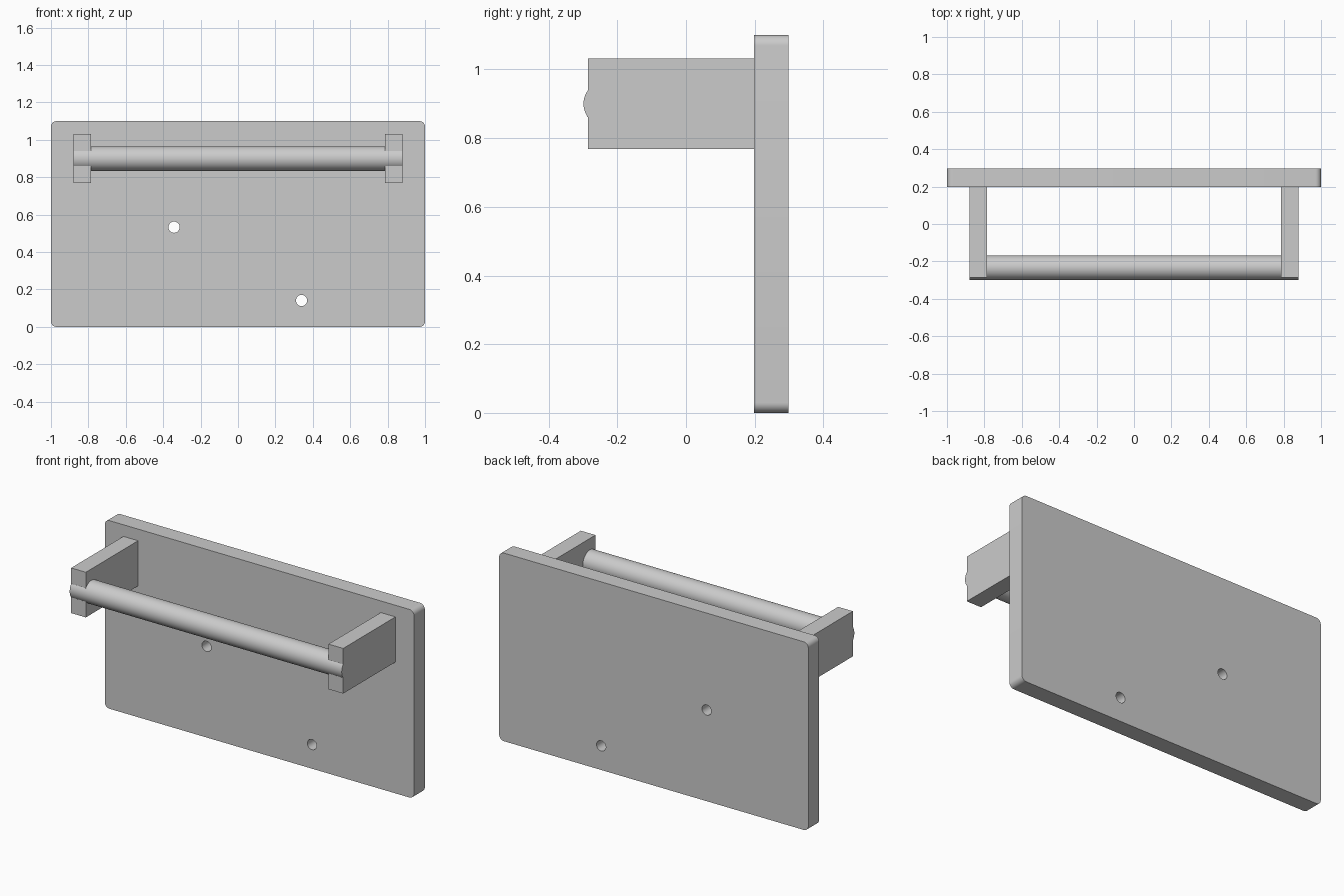
import bpy, bmesh
from math import sin, cos, acos, pi, radians
from mathutils import Vector

if "Cube" in bpy.data.objects:
    bpy.data.objects.remove(bpy.data.objects["Cube"])

ROD_Y, ROD_Z, ROD_R = -0.233, 0.90, 0.0655
ARM_IN, ARM_OUT, ARM_FRONT = 0.785, 0.88, -0.285
PLATE_FRONT, PLATE_BACK, HEIGHT, CORNER = 0.198, 0.298, 1.10, 0.03


def finish(obj):
    bpy.ops.object.select_all(action='DESELECT')
    obj.select_set(True)
    bpy.context.view_layer.objects.active = obj
    bpy.ops.object.shade_smooth_by_angle(angle=radians(30))


def prism(name, points, offset):
    """Extrude a closed outline of 3D points along offset."""
    bm = bmesh.new()
    face = bm.faces.new([bm.verts.new(p) for p in points])
    out = bmesh.ops.extrude_face_region(bm, geom=[face])
    moved = [v for v in out["geom"] if isinstance(v, bmesh.types.BMVert)]
    bmesh.ops.translate(bm, vec=Vector(offset), verts=moved)
    if face.is_valid and not any(len(e.link_faces) != 2 for e in bm.edges):
        pass
    elif len(bm.faces) == len(points) + 1:
        bm.faces.new([v for v in bm.verts if v not in moved])
    bmesh.ops.recalc_face_normals(bm, faces=bm.faces)
    mesh = bpy.data.meshes.new(name)
    bm.to_mesh(mesh)
    bm.free()
    obj = bpy.data.objects.new(name, mesh)
    bpy.context.collection.objects.link(obj)
    return obj


def circle(n, radius, place):
    return [place(radius * cos(2 * pi * i / n), radius * sin(2 * pi * i / n)) for i in range(n)]


# Back plate with rounded corners
outline = []
corners = [(1, 1), (-1, 1), (-1, 0), (1, 0)]
for k, (sx, top) in enumerate(corners):
    cx = sx * (1 - CORNER)
    cz = HEIGHT - CORNER if top else CORNER
    for i in range(9):
        a = pi / 2 * (k + i / 8)
        outline.append((cx + CORNER * cos(a), PLATE_FRONT, cz + CORNER * sin(a)))
plate = prism("back_plate", outline, (0, PLATE_BACK - PLATE_FRONT, 0))

# Two screw holes through the plate
for hx, hz in ((-0.342, 0.533), (0.34, 0.141)):
    cutter = prism("hole_cutter", circle(40, 0.03, lambda u, v: (hx + u, 0.1, hz + v)), (0, 0.3, 0))
    cutter.hide_render = True
    mod = plate.modifiers.new("hole", 'BOOLEAN')
    mod.operation, mod.solver, mod.object = 'DIFFERENCE', 'EXACT', cutter
    bpy.context.view_layer.objects.active = plate
    bpy.ops.object.modifier_apply(modifier=mod.name)
    bpy.data.objects.remove(cutter)
finish(plate)

# Side arms, whose front edge bulges where the rod passes through
half = acos((ROD_Y - ARM_FRONT) / ROD_R)
profile = [(PLATE_FRONT, 0.768), (ARM_FRONT, 0.768)]
for i in range(17):
    a = half * (i / 8 - 1)
    profile.append((ROD_Y - ROD_R * cos(a), ROD_Z + ROD_R * sin(a)))
profile += [(ARM_FRONT, 1.032), (PLATE_FRONT, 1.032)]
for side, s in (("left", -1), ("right", 1)):
    finish(prism(side + "_arm", [(s * ARM_IN, y, z) for y, z in profile],
                 (s * (ARM_OUT - ARM_IN), 0, 0)))

# Round rod between the arms
finish(prism("rod", circle(64, ROD_R, lambda u, v: (-ARM_IN, ROD_Y + u, ROD_Z + v)),
             (2 * ARM_IN, 0, 0)))
